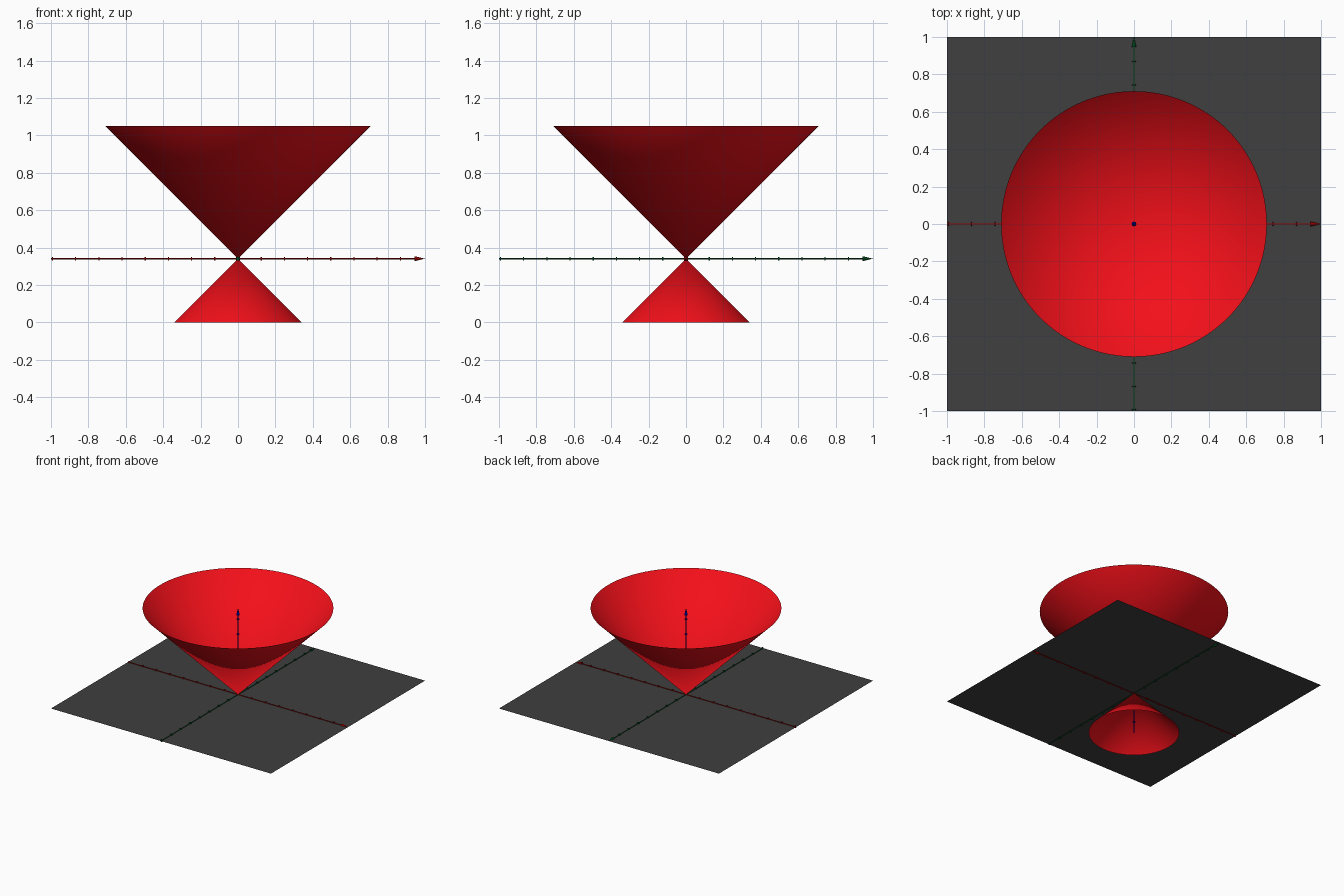
import bpy, bmesh
from math import pi
from mathutils import Matrix

if "Cube" in bpy.data.objects:
    bpy.data.objects.remove(bpy.data.objects["Cube"])

APEX = 0.341      # height of the plane and of the cone tip
TOP = 1.051       # height of the upper rim
STEP = 0.124      # tick spacing


def material(name, rgb):
    m = bpy.data.materials.new(name)
    m.diffuse_color = (*rgb, 1)
    m.use_nodes = True
    m.node_tree.nodes["Principled BSDF"].inputs["Base Color"].default_value = m.diffuse_color
    return m


def finish(bm, name, mat, smooth=False):
    mesh = bpy.data.meshes.new(name)
    bm.to_mesh(mesh)
    bm.free()
    ob = bpy.data.objects.new(name, mesh)
    bpy.context.collection.objects.link(ob)
    mesh.materials.append(mat)
    for p in mesh.polygons:
        p.use_smooth = smooth
    return ob


def nappe(name, radius, height, mat):
    """Open cone surface from the apex; negative height points down."""
    bm = bmesh.new()
    n = 128
    tip = bm.verts.new((0, 0, APEX))
    rim = [bm.verts.new(Matrix.Rotation(2 * pi * i / n, 3, 'Z').col[0] * radius)
           for i in range(n)]
    for v in rim:
        v.co.z = APEX + height
    for i in range(n):
        bm.faces.new((tip, rim[i], rim[(i + 1) % n]))
    bmesh.ops.recalc_face_normals(bm, faces=bm.faces)
    finish(bm, name, mat, True)


def axis(name, rot, low, high, mat):
    """Thin rod with tick discs and an arrowhead, built along z then turned."""
    bm = bmesh.new()

    def rod(z0, z1, r0, r1):
        bmesh.ops.create_cone(bm, cap_ends=True, segments=12, radius1=r0, radius2=r1,
                              depth=z1 - z0,
                              matrix=Matrix.Translation((0, 0, (z0 + z1) / 2)))

    head = high - 0.055
    rod(low, head, 0.004, 0.004)
    rod(head, high, 0.013, 0.0)
    for i in range(-8, 9):
        z = i * STEP
        if i and low <= z < head - 0.03:
            rod(z - 0.003, z + 0.003, 0.01, 0.01)
    bm.transform(Matrix.Translation((0, 0, APEX)) @ rot)
    finish(bm, name, mat)


red = material("cone_red", (0.9, 0.005, 0.01))
grey = material("plane_grey", (0.05, 0.05, 0.05))

# Double cone
nappe("upper_cone", TOP - APEX, TOP - APEX, red)
nappe("lower_cone", APEX, -APEX, red)

# Horizontal plane through the apex
bm = bmesh.new()
bmesh.ops.create_grid(bm, x_segments=1, y_segments=1, size=1,
                      matrix=Matrix.Translation((0, 0, APEX)))
finish(bm, "base_plane", grey)

# Coordinate axes
axis("x_axis", Matrix.Rotation(pi / 2, 4, 'Y'), -1, 1, material("axis_red", (0.25, 0.0, 0.0)))
axis("y_axis", Matrix.Rotation(-pi / 2, 4, 'X'), -1, 1, material("axis_green", (0.0, 0.05, 0.01)))
axis("z_axis", Matrix.Identity(4), -APEX, TOP - APEX, material("axis_blue", (0.0, 0.0, 0.25)))
